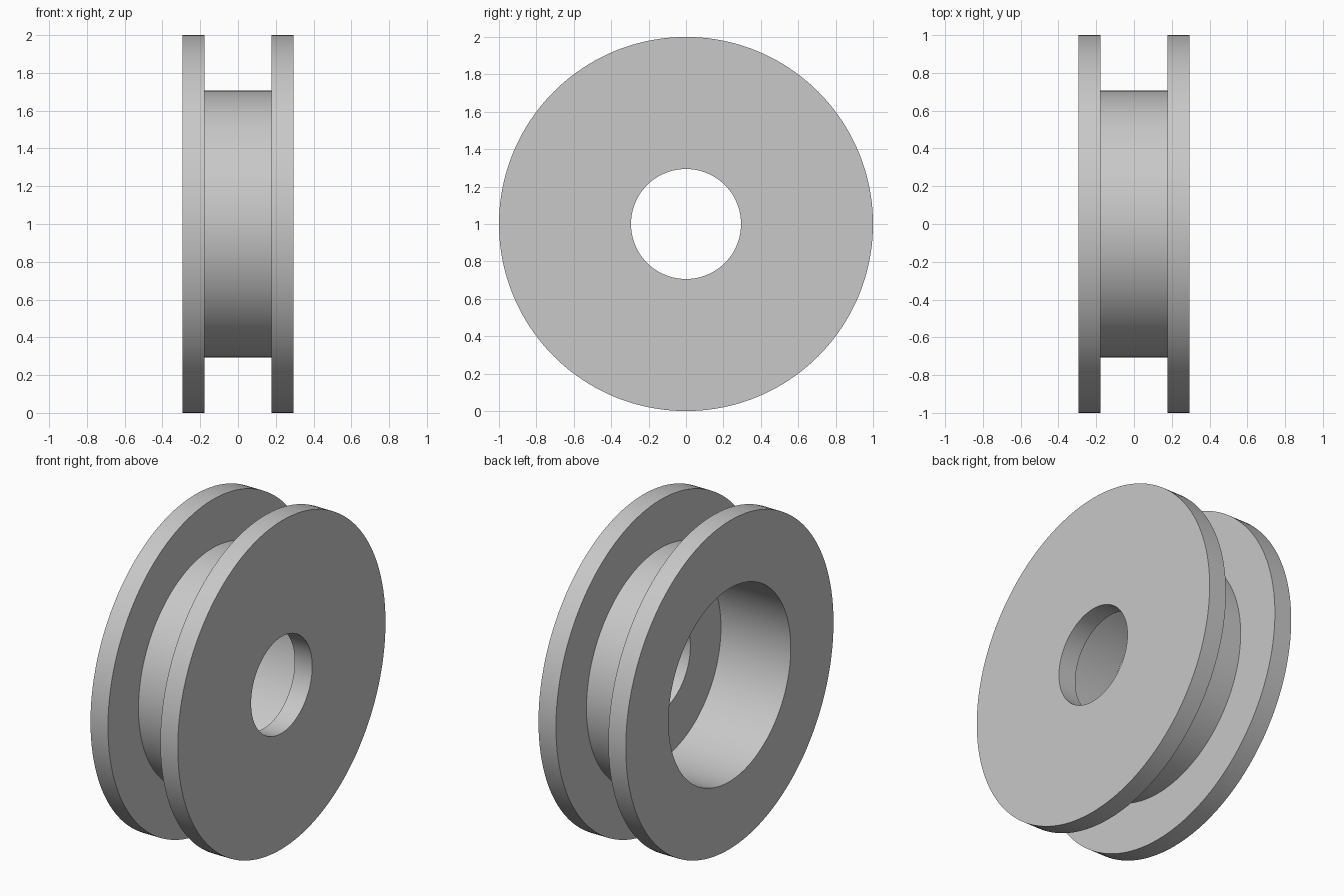
import bpy
import bmesh
import math
from mathutils import Vector

cube = bpy.data.objects.get("Cube")
if cube:
    bpy.data.objects.remove(cube, do_unlink=True)

# Proportions, as fractions of the rim radius
UNIT = 1 / 17
RIM, HUB, BORE, HOLE = 17 * UNIT, 12 * UNIT, 10 * UNIT, 5 * UNIT
OUTER, INNER = 5 * UNIT, 3 * UNIT
SEGMENTS = 160

grey = bpy.data.materials.new("plain_grey")
grey.use_nodes = True
colour = (0.58, 0.58, 0.58, 1)
grey.diffuse_color = colour
grey.node_tree.nodes["Principled BSDF"].inputs["Base Color"].default_value = colour

# Closed section (x, radius): two flanges, hub, wide bore on -x, small hole on +x
section = [
    (-OUTER, BORE), (-OUTER, RIM), (-INNER, RIM), (-INNER, HUB),
    (INNER, HUB), (INNER, RIM), (OUTER, RIM), (OUTER, HOLE),
    (INNER, HOLE), (INNER, BORE),
]

# Turn the section around the horizontal axle
bm = bmesh.new()
verts = [bm.verts.new((x, 0, RIM + r)) for x, r in section]
edges = [bm.edges.new((v, verts[(i + 1) % len(verts)])) for i, v in enumerate(verts)]
bmesh.ops.spin(bm, geom=verts + edges, cent=Vector((0, 0, RIM)), axis=Vector((1, 0, 0)),
               angle=math.tau, steps=SEGMENTS, use_merge=True)
bmesh.ops.remove_doubles(bm, verts=bm.verts[:], dist=0.0001)
bmesh.ops.recalc_face_normals(bm, faces=bm.faces[:])

mesh = bpy.data.meshes.new("flanged_wheel")
bm.to_mesh(mesh)
bm.free()
mesh.materials.append(grey)
wheel = bpy.data.objects.new("flanged_wheel", mesh)
bpy.context.collection.objects.link(wheel)

# Smooth round walls, sharp rims
bpy.ops.object.select_all(action="DESELECT")
wheel.select_set(True)
bpy.context.view_layer.objects.active = wheel
bpy.ops.object.shade_smooth_by_angle(angle=math.radians(30))
